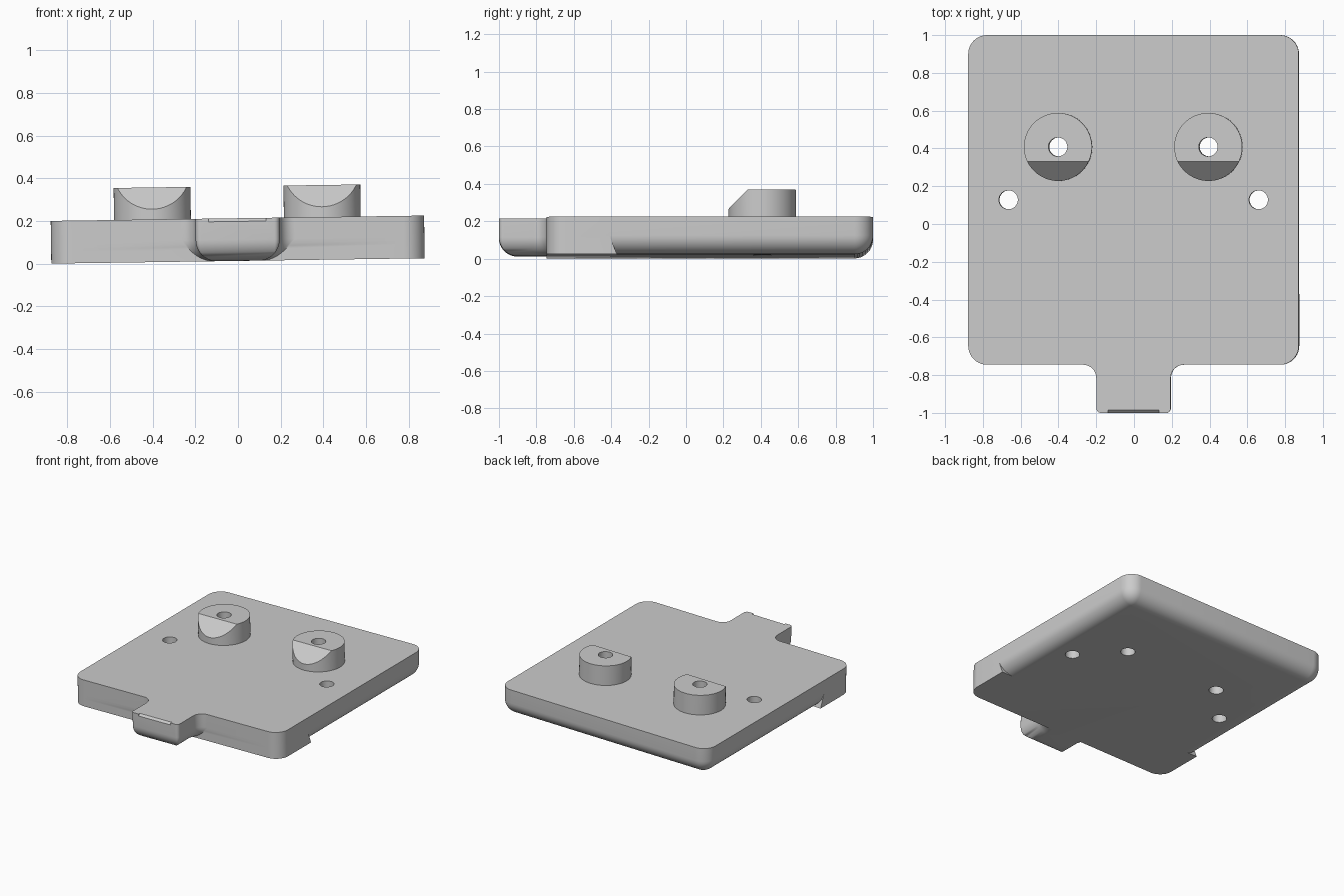
import bpy, bmesh
from math import sin, cos, asin, pi, radians
from mathutils import Matrix

if "Cube" in bpy.data.objects:
    bpy.data.objects.remove(bpy.data.objects["Cube"], do_unlink=True)

grey = bpy.data.materials.new("plain grey")
grey.use_nodes = True
colour = (0.6, 0.6, 0.6, 1)
grey.diffuse_color = colour
grey.node_tree.nodes["Principled BSDF"].inputs["Base Color"].default_value = colour

HALF, FRONT, BACK = 0.875, -0.745, 1.0      # plate outline
TAB, TAB_END, FILLET = 0.197, -1.0, 0.07    # front tab
ROUND, THICK = 0.1, 0.2
BOSS_X, BOSS_Y, BOSS_R, BOSS_TOP = 0.398, 0.408, 0.18, 0.35


def make_object(name, bm):
    bmesh.ops.recalc_face_normals(bm, faces=bm.faces)
    mesh = bpy.data.meshes.new(name)
    bm.to_mesh(mesh)
    bm.free()
    mesh.materials.append(grey)
    obj = bpy.data.objects.new(name, mesh)
    bpy.context.collection.objects.link(obj)
    return obj


def arc(cx, cy, r, a0, a1, n=10):
    return [(cx + r * cos(a0 + (a1 - a0) * i / n),
             cy + r * sin(a0 + (a1 - a0) * i / n)) for i in range(n + 1)]


def outline(inset, z):
    """Plate and tab outline at one height; only the tab, sides and back shrink."""
    corner = max(0.025, inset)
    pts = arc(TAB - corner, TAB_END + corner, corner - inset, -pi / 2, 0, 6)
    r = FILLET + inset
    pts += arc(TAB + FILLET, FRONT - FILLET, r, pi, pi - asin(FILLET / r))
    pts += arc(HALF - ROUND, FRONT + ROUND, ROUND, -pi / 2, 0)
    step = -0.41 + 0.4 * max(0, ROUND - z)
    pts += [(HALF, step), (HALF - inset, step)]
    pts += arc(HALF - ROUND, BACK - ROUND, ROUND - inset, 0, pi / 2)
    return pts + [(-x, y) for x, y in reversed(pts)]


def cylinder(name, x, y, r, z0, z1, sides):
    bm = bmesh.new()
    bmesh.ops.create_cone(bm, cap_ends=True, segments=sides, radius1=r, radius2=r,
                          depth=z1 - z0,
                          matrix=Matrix.Translation((x, y, (z0 + z1) / 2)))
    return make_object(name, bm)


def cut(obj, cutter):
    mod = obj.modifiers.new("cut", 'BOOLEAN')
    mod.operation, mod.solver, mod.object = 'DIFFERENCE', 'EXACT', cutter
    bpy.context.view_layer.objects.active = obj
    bpy.ops.object.modifier_apply(modifier=mod.name)


# Plate with tab, lofted through a quarter-round lower edge
bm = bmesh.new()
layers = []
for i in range(11):
    a = pi / 2 * i / 10
    layers.append((ROUND * (1 - sin(a)), ROUND * (1 - cos(a))))
layers.append((0, THICK))
rings = [[bm.verts.new((x, y, z)) for x, y in outline(inset, z)] for inset, z in layers]
count = len(rings[0])
for low, high in zip(rings, rings[1:]):
    for i in range(count):
        j = (i + 1) % count
        bm.faces.new((low[i], low[j], high[j], high[i]))
bm.faces.new(rings[0])
bm.faces.new(rings[-1])
bmesh.ops.remove_doubles(bm, verts=bm.verts, dist=0.0001)
plate = make_object("plate", bm)
parts = [plate]
cutters = []

# Small bevel along the tab's upper front edge
bm = bmesh.new()
bmesh.ops.create_cube(bm, size=1, matrix=Matrix.Translation((0, TAB_END, THICK))
                      @ Matrix.Rotation(pi / 4, 4, 'X')
                      @ Matrix.Diagonal((0.27, 0.021, 0.021, 1)))
bevel_cutter = make_object("bevel_cutter", bm)
cut(plate, bevel_cutter)
cutters.append(bevel_cutter)

for side, name in ((-1, "right"), (1, "left")):
    # Round boss with a sloped front cut
    boss = cylinder(name + "_boss", side * BOSS_X, BOSS_Y, BOSS_R, THICK - 0.01, BOSS_TOP, 64)
    bm = bmesh.new()
    bm.from_mesh(boss.data)
    cut_edges = bmesh.ops.bisect_plane(bm, geom=bm.verts[:] + bm.edges[:] + bm.faces[:],
                                       plane_co=(0, 0.33, BOSS_TOP), plane_no=(0, -1, 1),
                                       clear_outer=True)["geom_cut"]
    bmesh.ops.contextual_create(bm, geom=[e for e in cut_edges
                                          if isinstance(e, bmesh.types.BMEdge)])
    bmesh.ops.recalc_face_normals(bm, faces=bm.faces)
    bm.to_mesh(boss.data)
    bm.free()
    parts.append(boss)

    # Through holes in the boss and beside it
    boss_hole = cylinder("boss_hole_cutter", side * BOSS_X, BOSS_Y, 0.05, -0.1, 0.5, 32)
    side_hole = cylinder("side_hole_cutter", side * 0.662, 0.128, 0.05, -0.1, 0.5, 32)
    cut(boss, boss_hole)
    cut(plate, boss_hole)
    cut(plate, side_hole)
    cutters += [boss_hole, side_hole]

for cutter in cutters:
    bpy.data.objects.remove(cutter, do_unlink=True)

# Smooth the round faces and give everything its slight sideways tilt
bpy.ops.object.select_all(action='DESELECT')
for part in parts:
    part.rotation_euler.y = radians(-0.82)
    part.location.z = 0.0125
    part.select_set(True)
bpy.context.view_layer.objects.active = plate
bpy.ops.object.shade_smooth_by_angle(angle=radians(30))
